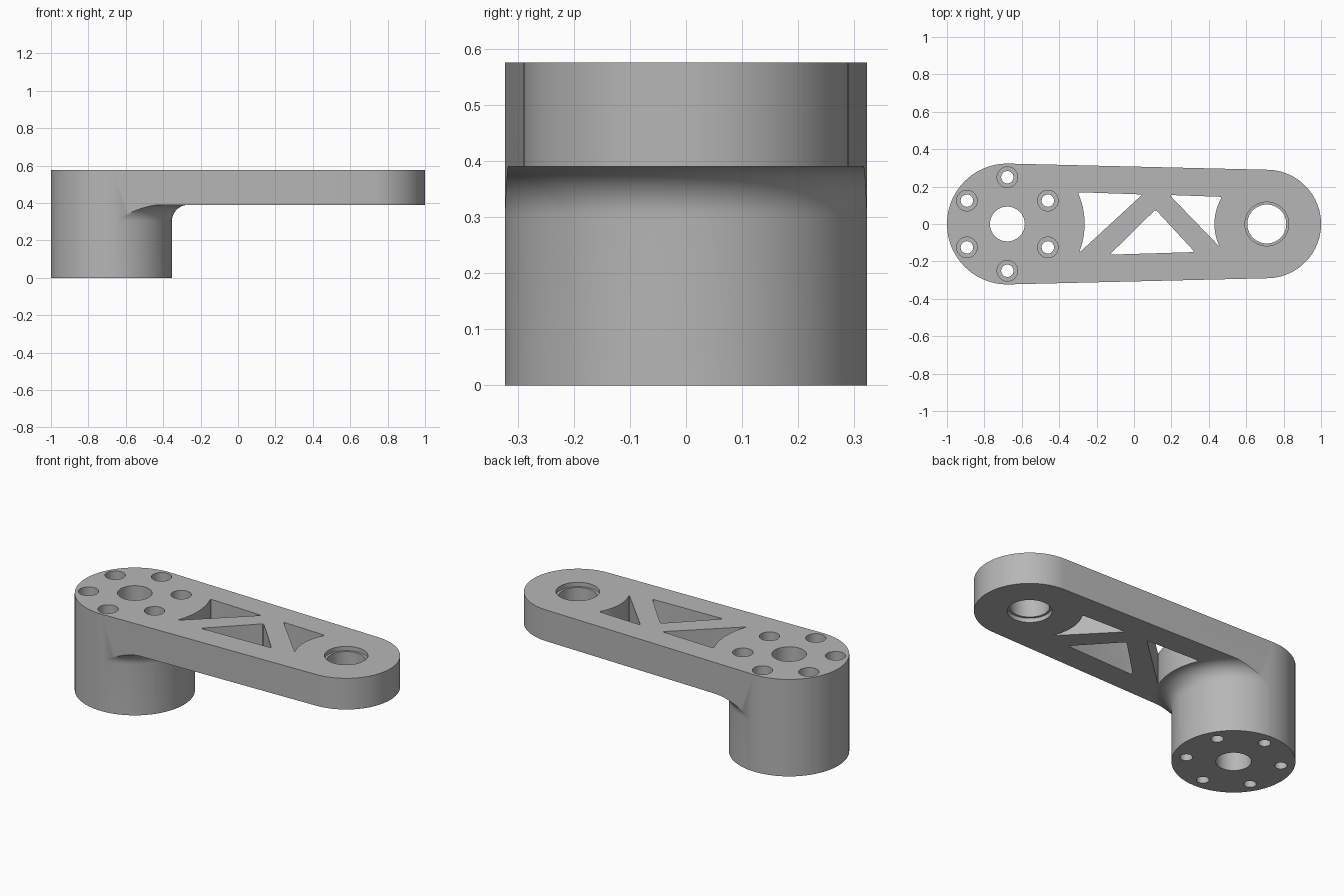
import bpy, bmesh
from math import pi, sin, cos, sqrt, asin, radians
from mathutils import Vector, Matrix

if "Cube" in bpy.data.objects:
    bpy.data.objects.remove(bpy.data.objects["Cube"])

HUB, TIP = Vector((-0.677, 0)), Vector((0.71, 0))
HUB_R, TIP_R = 0.323, 0.29
TOP, UNDER = 0.575, 0.39
FILLET = 0.088

grey = bpy.data.materials.new("machined_grey")
grey.use_nodes = True
grey.diffuse_color = (0.47, 0.47, 0.47, 1)
grey.node_tree.nodes["Principled BSDF"].inputs["Base Color"].default_value = grey.diffuse_color


def finish(name, bm):
    bmesh.ops.recalc_face_normals(bm, faces=bm.faces)
    mesh = bpy.data.meshes.new(name)
    bm.to_mesh(mesh)
    bm.free()
    mesh.materials.append(grey)
    obj = bpy.data.objects.new(name, mesh)
    bpy.context.collection.objects.link(obj)
    return obj


def prism(name, outline, z0, z1):
    bm = bmesh.new()
    face = bm.faces.new([bm.verts.new((x, y, z0)) for x, y in outline])
    new = bmesh.ops.extrude_face_region(bm, geom=[face])["geom"]
    bmesh.ops.translate(bm, vec=(0, 0, z1 - z0),
                        verts=[v for v in new if isinstance(v, bmesh.types.BMVert)])
    return finish(name, bm)


def lathe(name, profile, centre, steps=64):
    """Revolve (radius, z) points; profiles that start off the axis are closed rings."""
    bm = bmesh.new()
    verts = [bm.verts.new((r, 0, z)) for r, z in profile]
    edges = [bm.edges.new(p) for p in zip(verts, verts[1:])]
    if profile[0][0] > 0:
        edges.append(bm.edges.new((verts[-1], verts[0])))
    bmesh.ops.spin(bm, geom=verts + edges, axis=(0, 0, 1), cent=(0, 0, 0),
                   angle=2 * pi, steps=steps)
    bmesh.ops.remove_doubles(bm, verts=bm.verts, dist=1e-5)
    bmesh.ops.transform(bm, matrix=Matrix.Translation((*centre, 0)), verts=bm.verts)
    return finish(name, bm)


def arc(centre, radius, a0, a1, n):
    return [centre + radius * Vector((cos(a0 + (a1 - a0) * i / n), sin(a0 + (a1 - a0) * i / n)))
            for i in range(n + 1)]


def side_arc(centre, radius, y0, y1, side):
    """Arc around a boss, running from height y0 to y1 on one side of it."""
    n = 12
    ys = [y0 + (y1 - y0) * i / n for i in range(n + 1)]
    return [Vector((centre.x + side * sqrt(radius ** 2 - y * y), y)) for y in ys]


def round_corners(points, cut=0.014):
    """Soften the sharp corners of an outline."""
    out = []
    for i, p in enumerate(points):
        a = points[i - 1] - p
        b = points[(i + 1) % len(points)] - p
        if a.angle(b) > radians(150):
            out.append(p)
            continue
        pa = p + a.normalized() * min(cut, a.length * 0.45)
        pb = p + b.normalized() * min(cut, b.length * 0.45)
        out += [pa * (1 - t) ** 2 + p * 2 * t * (1 - t) + pb * t * t for t in (0, 0.33, 0.67, 1)]
    return out


# Tapered body outline: two arcs joined by tangent lines
lean = pi / 2 - asin((HUB_R - TIP_R) / (TIP.x - HUB.x))
outline = (arc(HUB, HUB_R, lean, 2 * pi - lean, 56) + arc(TIP, TIP_R, -lean, lean, 48))
arm = prism("crank_arm", outline, 0, TOP)

cutters = []

# Clears everything below the arm except the hub and its fillet
neck = HUB_R + 0.0005
fillet = arc(Vector((neck + FILLET, UNDER - FILLET)), FILLET, pi, pi / 2, 12)
cutters.append(lathe("underside_cutter",
                     [(neck, -0.1)] + [tuple(p) for p in fillet] + [(2.2, UNDER), (2.2, -0.1)],
                     HUB, 128))

# Hub bore
cutters.append(lathe("hub_bore_cutter", [(0, -0.1), (0.093, -0.1), (0.093, 0.7), (0, 0.7)], HUB))

# Ring of counterbored bolt holes
for i in range(6):
    a = radians(30 + 60 * i)
    cutters.append(lathe("bolt_hole_cutter",
                         [(0, -0.1), (0.033, -0.1), (0.033, 0.2), (0.055, 0.2), (0.055, 0.7), (0, 0.7)],
                         HUB + 0.25 * Vector((cos(a), sin(a))), 40))

# Tip bore with a shallow recess on both faces
lip = 0.025
cutters.append(lathe("tip_bore_cutter",
                     [(0, 0.2), (0.117, 0.2), (0.117, UNDER + lip), (0.104, UNDER + lip),
                      (0.104, TOP - lip), (0.117, TOP - lip), (0.117, 0.7), (0, 0.7)], TIP))

# Truss windows
windows = [
    side_arc(HUB, 0.413, -0.155, 0.17, 1) + [Vector((0.045, 0.158))],
    [Vector((0.115, 0.077)), Vector((-0.13, -0.164)), Vector((0.325, -0.15))],
    side_arc(TIP, 0.28, -0.122, 0.145, -1) + [Vector((0.19, 0.155))],
]
for w in windows:
    cutters.append(prism("window_cutter", round_corners(w), 0.2, 0.7))

# Cut the body, then discard the cutters
for c in cutters:
    c.hide_render = True
    mod = arm.modifiers.new(c.name, 'BOOLEAN')
    mod.operation, mod.solver, mod.object = 'DIFFERENCE', 'EXACT', c
bpy.context.view_layer.update()
deps = bpy.context.evaluated_depsgraph_get()
result = bpy.data.meshes.new_from_object(arm.evaluated_get(deps))
arm.modifiers.clear()
arm.data = result
result.materials.clear()
result.materials.append(grey)
for p in result.polygons:
    p.material_index = 0
for c in cutters:
    bpy.data.objects.remove(c)

bpy.ops.object.select_all(action='DESELECT')
arm.select_set(True)
bpy.context.view_layer.objects.active = arm
bpy.ops.object.shade_smooth_by_angle(angle=radians(30))
